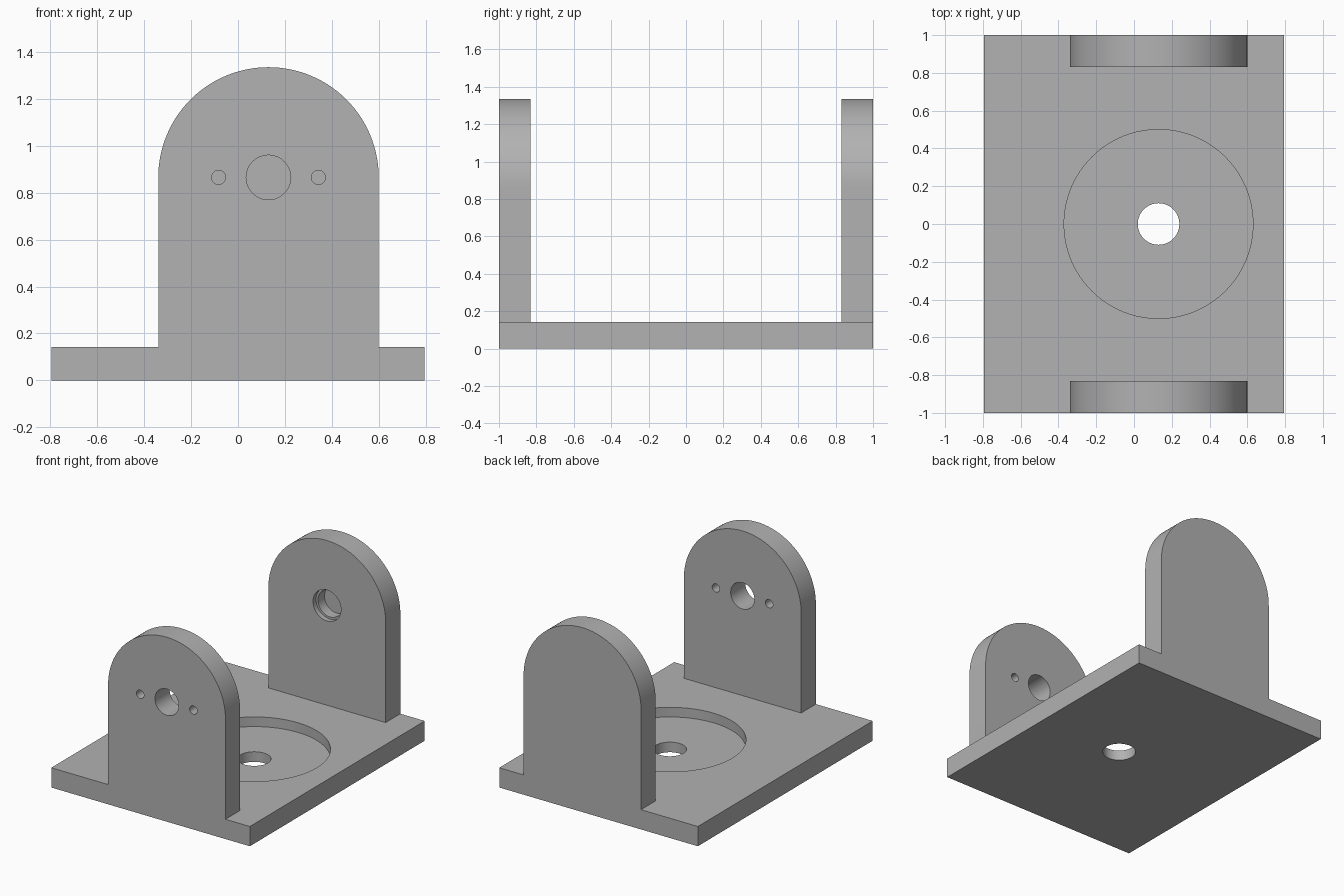
import bpy, bmesh, math
from mathutils import Matrix

if "Cube" in bpy.data.objects:
    bpy.data.objects.remove(bpy.data.objects["Cube"])

HALF_X, BASE_H = 0.795, 0.143
ARM_X, ARM_Z, ARM_R, ARM_T = 0.13, 0.865, 0.47, 0.168

grey = bpy.data.materials.new("plain grey")
grey.use_nodes = True
colour = (0.445, 0.445, 0.445, 1)
grey.diffuse_color = colour
grey.node_tree.nodes["Principled BSDF"].inputs["Base Color"].default_value = colour


def make_object(name, bm):
    bmesh.ops.recalc_face_normals(bm, faces=bm.faces)
    mesh = bpy.data.meshes.new(name)
    bm.to_mesh(mesh)
    bm.free()
    mesh.materials.append(grey)
    obj = bpy.data.objects.new(name, mesh)
    bpy.context.collection.objects.link(obj)
    return obj


def slab(name, outline, y0, y1):
    """Extrude an (x, z) outline from y0 to y1."""
    bm = bmesh.new()
    face = bm.faces.new([bm.verts.new((x, y0, z)) for x, z in outline])
    grown = bmesh.ops.extrude_face_region(bm, geom=[face])["geom"]
    verts = [v for v in grown if isinstance(v, bmesh.types.BMVert)]
    bmesh.ops.translate(bm, verts=verts, vec=(0, y1 - y0, 0))
    return make_object(name, bm)


def cylinder(name, radius, depth, centre, axis, sides=96):
    bm = bmesh.new()
    turn = Matrix.Rotation(math.pi / 2, 4, 'X') if axis == 'Y' else Matrix()
    bmesh.ops.create_cone(bm, cap_ends=True, segments=sides, radius1=radius,
                          radius2=radius, depth=depth,
                          matrix=Matrix.Translation(centre) @ turn)
    return make_object(name, bm)


def combine(target, tool, operation):
    mod = target.modifiers.new(operation, 'BOOLEAN')
    mod.operation, mod.solver, mod.object = operation, 'EXACT', tool
    bpy.context.view_layer.objects.active = target
    bpy.ops.object.modifier_apply(modifier=mod.name)
    bpy.data.objects.remove(tool)


# Base plate
bracket = slab("bracket", [(-HALF_X, 0), (HALF_X, 0), (HALF_X, BASE_H),
                           (-HALF_X, BASE_H)], -1, 1)

# Two round-topped upright arms, fused to the plate
arc = [(ARM_X + ARM_R * math.cos(math.pi * i / 64),
        ARM_Z + ARM_R * math.sin(math.pi * i / 64)) for i in range(65)]
arm_outline = [(ARM_X - ARM_R, 0), (ARM_X + ARM_R, 0)] + arc
combine(bracket, slab("front_arm", arm_outline, -1, -1 + ARM_T), 'UNION')
combine(bracket, slab("back_arm", arm_outline, 1 - ARM_T, 1), 'UNION')

# Round recess and centre hole in the plate
combine(bracket, cylinder("recess_cutter", 0.5, 0.14, (ARM_X, 0, BASE_H), 'Z', 128), 'DIFFERENCE')
combine(bracket, cylinder("centre_cutter", 0.11, 1, (ARM_X, 0, 0), 'Z', 64), 'DIFFERENCE')

# Shaft hole and two screw holes through the front arm
for offset, radius in ((0, 0.095), (-0.213, 0.03), (0.213, 0.03)):
    combine(bracket, cylinder("hole_cutter", radius, 0.5, (ARM_X + offset, -0.92, ARM_Z), 'Y', 48),
            'DIFFERENCE')

# Stepped blind bearing socket on the inside of the back arm
for radius, depth in ((0.112, 0.035), (0.097, 0.11)):
    combine(bracket, cylinder("socket_cutter", radius, 2 * depth, (ARM_X, 1 - ARM_T, ARM_Z), 'Y', 48),
            'DIFFERENCE')

# Merge leftover flat seams, then smooth the round walls
bm = bmesh.new()
bm.from_mesh(bracket.data)
bmesh.ops.remove_doubles(bm, verts=bm.verts, dist=0.0001)
bmesh.ops.dissolve_limit(bm, angle_limit=math.radians(0.5), verts=bm.verts, edges=bm.edges)
bm.to_mesh(bracket.data)
bm.free()
bpy.ops.object.select_all(action='DESELECT')
bracket.select_set(True)
bpy.context.view_layer.objects.active = bracket
bpy.ops.object.shade_smooth_by_angle(angle=math.radians(30))
